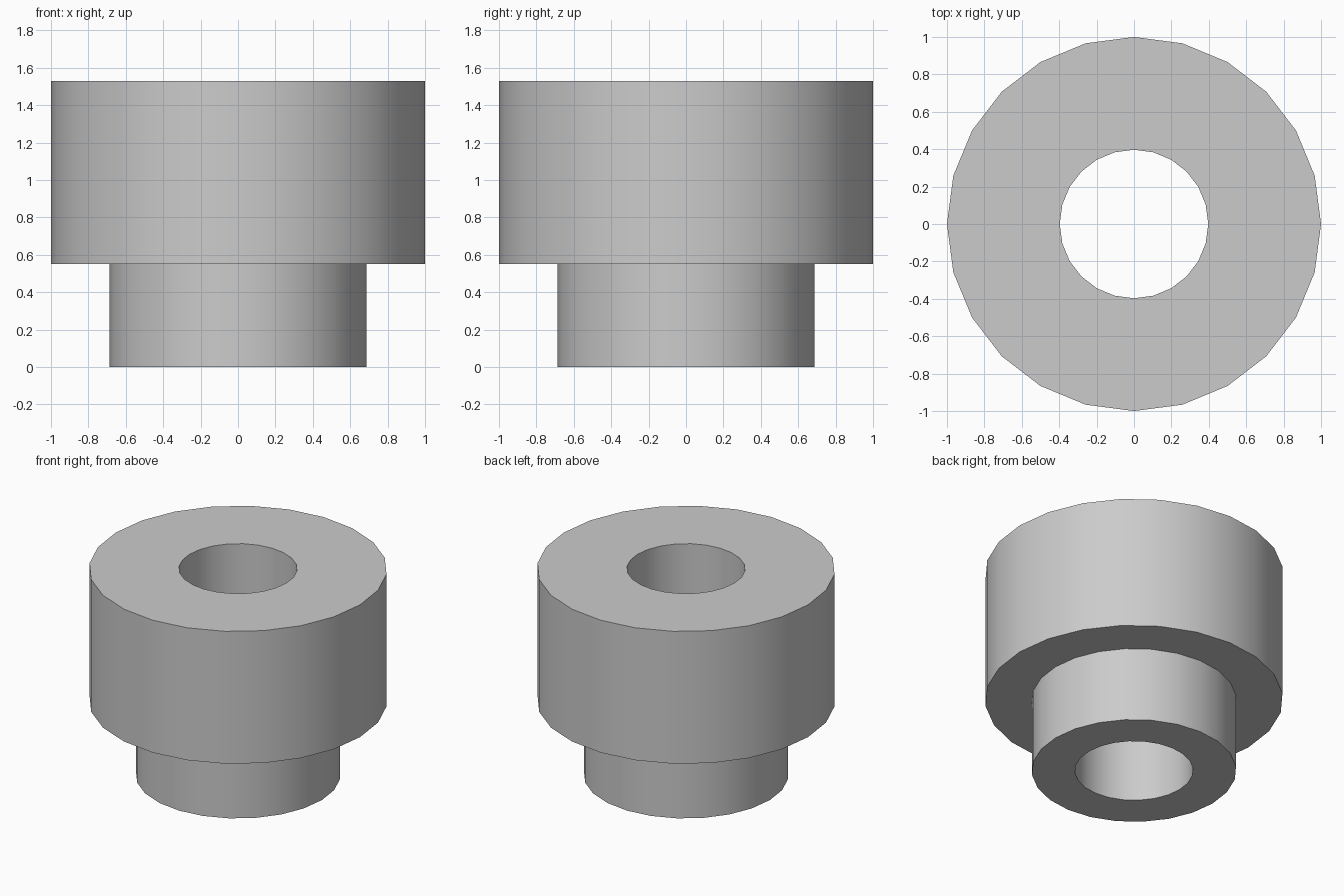
import bpy, bmesh, math

if "Cube" in bpy.data.objects:
    bpy.data.objects.remove(bpy.data.objects["Cube"])

SIDES = 24
mat = bpy.data.materials.new("plain grey")
mat.diffuse_color = (0.6, 0.6, 0.6, 1)
mat.use_nodes = True
mat.node_tree.nodes["Principled BSDF"].inputs["Base Color"].default_value = mat.diffuse_color


def lathe(name, profile):
    """Revolve a closed (radius, height) profile around the z axis."""
    bm = bmesh.new()
    rings = []
    for i in range(SIDES):
        a = 2 * math.pi * i / SIDES
        rings.append([bm.verts.new((r * math.cos(a), r * math.sin(a), z))
                      for r, z in profile])
    n = len(profile)
    for i in range(SIDES):
        p, q = rings[i], rings[(i + 1) % SIDES]
        for j in range(n):
            k = (j + 1) % n
            bm.faces.new((p[j], q[j], q[k], p[k]))
    bmesh.ops.recalc_face_normals(bm, faces=bm.faces)
    mesh = bpy.data.meshes.new(name)
    bm.to_mesh(mesh)
    bm.free()
    mesh.materials.append(mat)
    obj = bpy.data.objects.new(name, mesh)
    bpy.context.collection.objects.link(obj)
    bpy.ops.object.select_all(action='DESELECT')
    obj.select_set(True)
    bpy.context.view_layer.objects.active = obj
    bpy.ops.object.shade_smooth_by_angle(angle=math.radians(30))
    return obj


# Stepped bushing: narrow neck below, wide head above, straight bore through
BORE, NECK, HEAD = 0.397, 0.687, 1.0
STEP, TOP = 0.55, 1.53
lathe("stepped_bushing", [(BORE, 0), (NECK, 0), (NECK, STEP),
                          (HEAD, STEP), (HEAD, TOP), (BORE, TOP)])
